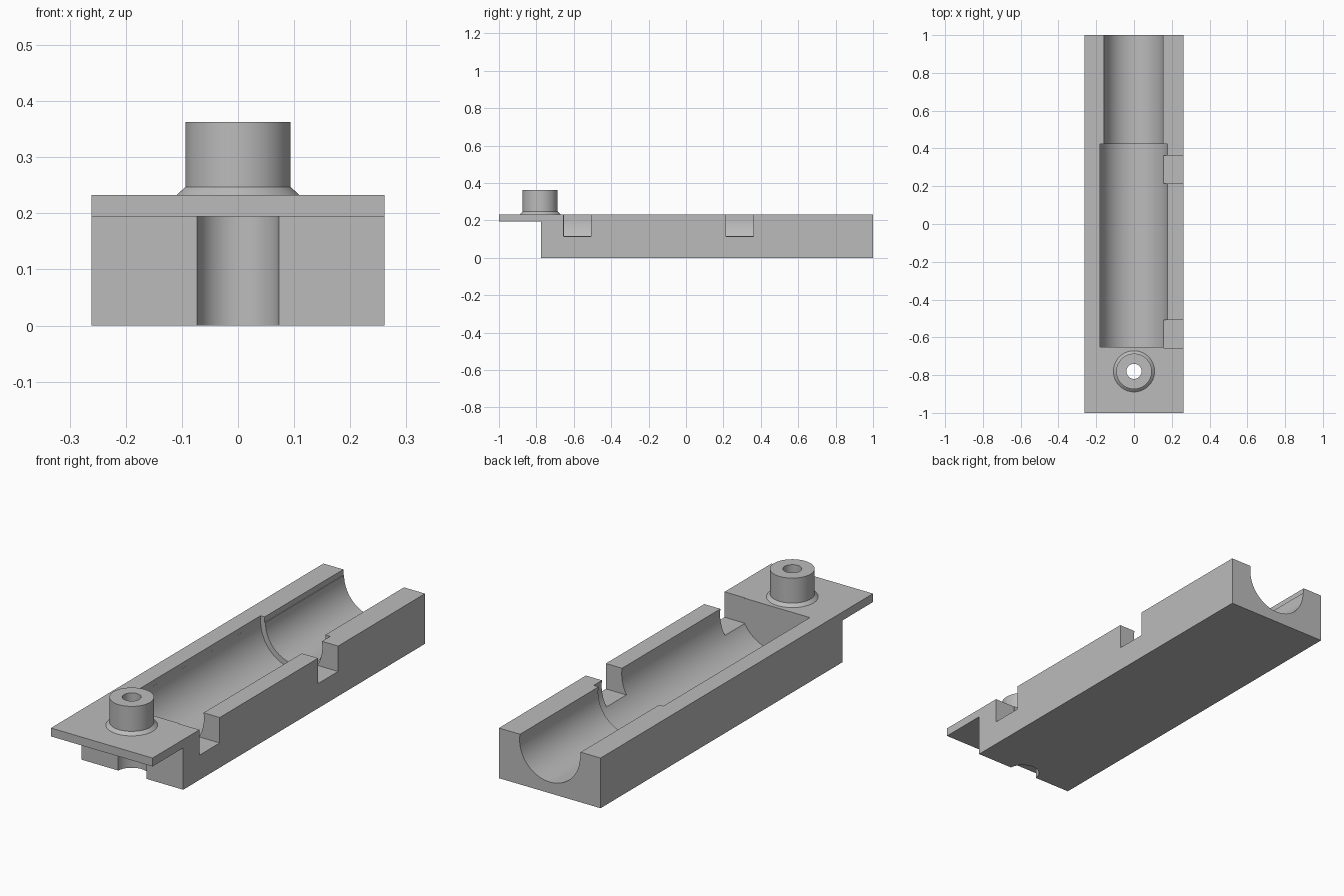
import bpy, bmesh, math

if "Cube" in bpy.data.objects:
    bpy.data.objects.remove(bpy.data.objects["Cube"])

grey = bpy.data.materials.new("light grey")
grey.diffuse_color = (0.5, 0.5, 0.5, 1)
grey.use_nodes = True
grey.node_tree.nodes["Principled BSDF"].inputs["Base Color"].default_value = grey.diffuse_color

HALF_W, TOP, AXIS_Z, BOSS_Y = 0.261, 0.233, 0.207, -0.78


def extrude(name, profile, depth, place):
    """Extrude a 2D profile; place(a, b, d) maps it into space."""
    bm = bmesh.new()
    rings = [[bm.verts.new(place(a, b, d)) for a, b in profile] for d in depth]
    n = len(profile)
    bm.faces.new(rings[0])
    bm.faces.new(rings[1])
    for i in range(n):
        j = (i + 1) % n
        bm.faces.new((rings[0][i], rings[0][j], rings[1][j], rings[1][i]))
    return finish(name, bm)


def finish(name, bm):
    bmesh.ops.recalc_face_normals(bm, faces=bm.faces)
    mesh = bpy.data.meshes.new(name)
    bm.to_mesh(mesh)
    bm.free()
    mesh.materials.append(grey)
    ob = bpy.data.objects.new(name, mesh)
    bpy.context.collection.objects.link(ob)
    return ob


def box(name, x, y, z):
    rect = [(x[0], z[0]), (x[1], z[0]), (x[1], z[1]), (x[0], z[1])]
    return extrude(name, rect, y, lambda a, b, d: (a, d, b))


def circle(r, n=96):
    return [(r * math.cos(2 * math.pi * (i + 0.5) / n),
             r * math.sin(2 * math.pi * (i + 0.5) / n)) for i in range(n)]


def bore(name, r, y):
    return extrude(name, circle(r), y, lambda a, b, d: (a, d, b + AXIS_Z))


def post(name, r, z):
    return extrude(name, circle(r), z, lambda a, b, d: (a, b + BOSS_Y, d))


def combine(target, tool, operation):
    """Apply a boolean and discard its helper."""
    tool.hide_render = True
    mod = target.modifiers.new("cut", 'BOOLEAN')
    mod.operation, mod.solver, mod.object = operation, 'EXACT', tool
    bpy.context.view_layer.objects.active = target
    bpy.ops.object.modifier_apply(modifier=mod.name)
    bpy.data.objects.remove(tool)


# Block with the overhanging front plate, as one side profile
side = [(-0.775, 0), (1, 0), (1, TOP), (-1, TOP), (-1, 0.194), (-0.775, 0.194)]
body = extrude("cradle_body", side, (-HALF_W, HALF_W), lambda a, b, d: (d, a, b))

# Boss with a flared foot
bm = bmesh.new()
outline = [(0.109, 0.215), (0.109, TOP), (0.094, 0.247), (0.094, 0.363)]
rings = [[bm.verts.new((x, y + BOSS_Y, z)) for x, y in circle(r)] for r, z in outline]
bm.faces.new(rings[0])
bm.faces.new(rings[-1])
for low, high in zip(rings, rings[1:]):
    for i in range(96):
        j = (i + 1) % 96
        bm.faces.new((low[i], low[j], high[j], high[i]))
combine(body, finish("boss", bm), 'UNION')

# Wide and narrow bores, with straight upper walls on the left
cuts = [
    bore("wide_bore", 0.18, (-0.652, 0.423)),
    bore("narrow_bore", 0.155, (0.3, 1.1)),
    box("wide_wall", (-0.18, 0), (-0.652, 0.423), (AXIS_Z, 0.4)),
    box("narrow_wall", (-0.159, 0), (0.3, 1.1), (AXIS_Z, 0.4)),
    # Round relief in the front face and the hole through the boss
    post("front_relief", 0.073, (-0.1, 0.194)),
    post("boss_hole", 0.04, (0.1, 0.5)),
]
# Notches in the right wall
for y in ((-0.656, -0.507), (0.215, 0.362)):
    cuts.append(box("notch", (0.155, 0.4), y, (0.115, 0.4)))
for cutter in cuts:
    combine(body, cutter, 'DIFFERENCE')

# Smooth round walls, sharp edges
bpy.ops.object.select_all(action='DESELECT')
body.select_set(True)
bpy.context.view_layer.objects.active = body
bpy.ops.object.shade_smooth_by_angle(angle=math.radians(25))
